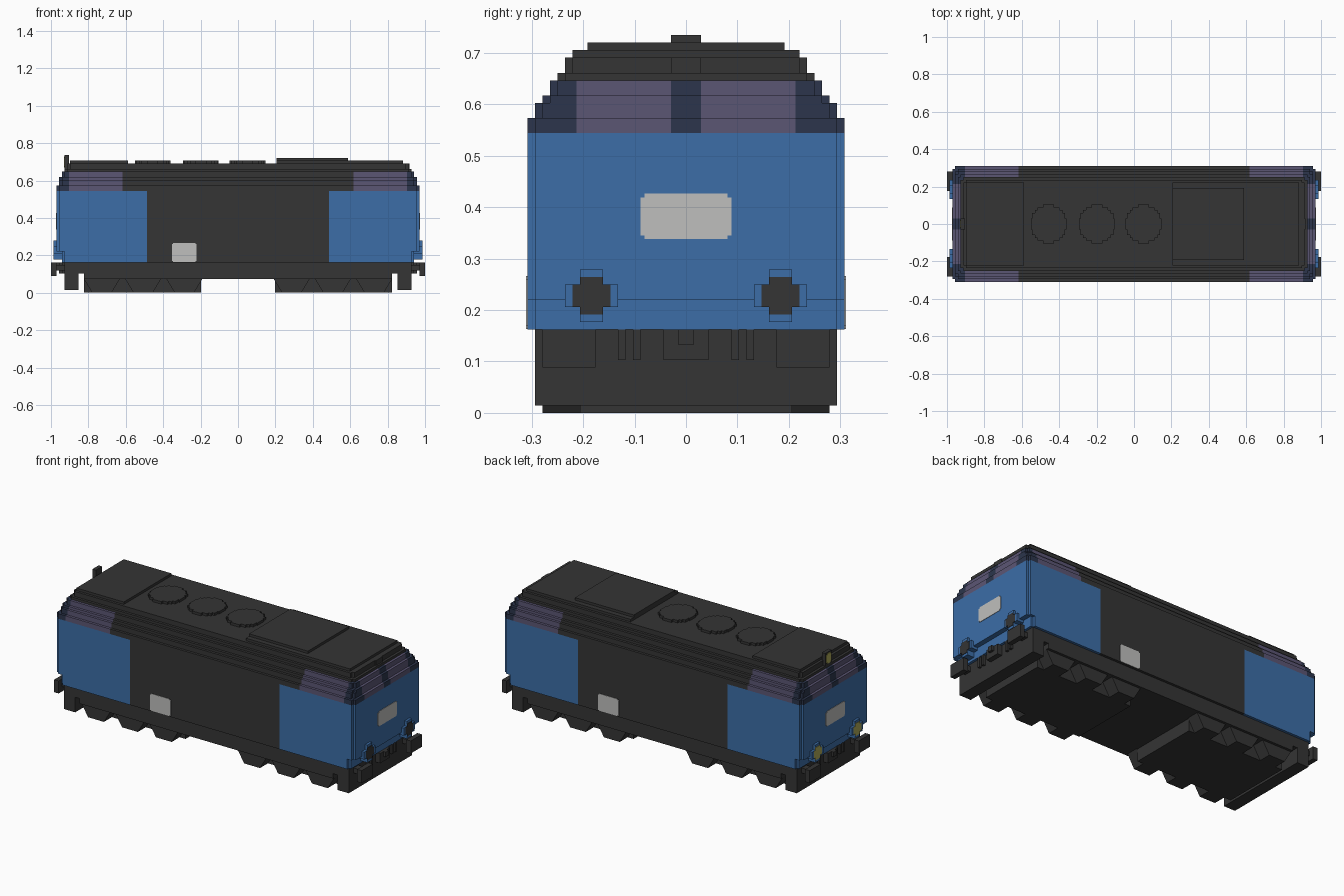
import bpy, bmesh
from mathutils import Vector

V = 2 / 136  # one block unit; all sizes below are in blocks

cube = bpy.data.objects.get("Cube")
if cube:
    bpy.data.objects.remove(cube, do_unlink=True)


def material(name, r, g, b):
    m = bpy.data.materials.new(name)
    m.use_nodes = True
    m.diffuse_color = (r, g, b, 1)
    m.node_tree.nodes["Principled BSDF"].inputs["Base Color"].default_value = (r, g, b, 1)
    return m


DARK = material("charcoal", .035, .035, .035)
BLUE = material("blue", .045, .155, .39)
GLASS = material("window purple", .105, .093, .175)
NAVY = material("navy", .025, .036, .072)
WHITE = material("plate white", .52, .52, .51)
YELLOW = material("lamp yellow", .42, .40, .10)


def stair(steps, cx=0, cy=0):
    """Outline with stepped corners, from (half a, half b) pairs."""
    q = [steps[0]]
    for (a0, b0), (a1, b1) in zip(steps, steps[1:]):
        q += [(a1, b0), (a1, b1)]
    pts = q + [(-a, b) for a, b in reversed(q)]
    pts += [(-a, -b) for a, b in q] + [(a, -b) for a, b in reversed(q)]
    return [(a + cx, b + cy) for a, b in pts]


def notched(a, b, n, cx=0, cy=0):
    return stair([(a, b - n), (a - n, b)], cx, cy)


def rect(a0, a1, b0, b1):
    return [(a0, b0), (a1, b0), (a1, b1), (a0, b1)]


def add_prism(bm, outline, axis, lo, hi):
    place = {"x": lambda p, q, t: (t, p, q),
             "y": lambda p, q, t: (p, t, q),
             "z": lambda p, q, t: (p, q, t)}[axis]
    rings = [[bm.verts.new(Vector(place(p, q, t)) * V) for p, q in outline] for t in (lo, hi)]
    faces = [bm.faces.new(r) for r in rings]
    n = len(outline)
    for i in range(n):
        j = (i + 1) % n
        faces.append(bm.faces.new((rings[0][i], rings[0][j], rings[1][j], rings[1][i])))
    bmesh.ops.recalc_face_normals(bm, faces=faces)


def finish(bm, name, *mats):
    me = bpy.data.meshes.new(name)
    bm.to_mesh(me)
    bm.free()
    for m in mats:
        me.materials.append(m)
    ob = bpy.data.objects.new(name, me)
    bpy.context.collection.objects.link(ob)
    return ob


def prism(name, mat, outline, axis, lo, hi):
    bm = bmesh.new()
    add_prism(bm, outline, axis, lo, hi)
    return finish(bm, name, mat)


def box(name, mat, x0, x1, y0, y1, z0, z1):
    return prism(name, mat, rect(x0, x1, y0, y1), "z", z0, z1)


# Body shell: stacked layers (bottom, top, half length, half width)
layers = [(11, 15, 64, 21), (15, 37, 66, 21), (37, 39, 66, 21), (39, 41, 65, 20),
          (41, 42, 65, 19), (42, 44, 64, 18), (44, 45, 63, 17), (45, 47, 62, 16)]
bm = bmesh.new()
for z0, z1, length, width in layers:
    add_prism(bm, notched(length, width, 1), "z", z0, z1)
# Cut the shell along the colour borders
cuts = [((1, 0, 0), c) for c in (33, 42, 61.5)] + [((0, 1, 0), c) for c in (2, 14.5)]
for normal, c in cuts:
    for s in (-1, 1):
        bmesh.ops.bisect_plane(bm, geom=bm.verts[:] + bm.edges[:] + bm.faces[:],
                               plane_co=Vector(normal) * c * s * V, plane_no=normal)
for f in bm.faces:
    c = f.calc_center_median() / V
    ax, ay, z = abs(c.x), abs(c.y), c.z - f.normal.z * .1
    if z < 37:
        f.material_index = 1 if ax > 33 else 0
    elif z < 44:
        if ax > 61.5:
            f.material_index = 2 if 2 < ay < 14.5 else 3
        elif ax > 42:
            f.material_index = 2
finish(bm, "body_shell", DARK, BLUE, GLASS, NAVY)

# Roof hatches and fans
box("rear_roof_panel", DARK, -61, -40, -15, 15, 47, 48)
box("front_roof_panel", DARK, 14, 60, -15, 15, 47, 48)
box("raised_roof_hatch", DARK, 14, 40, -13, 13, 48, 49)
for i, x in enumerate((-31, -13.5, 3.5)):
    prism(f"roof_fan_{i}", DARK, stair([(6.5, 2), (6, 4), (5, 5), (4, 6), (2, 7)], x), "z", 47, 48)

# Top lamp on the lit end and dark block on the other
box("top_lamp_housing", DARK, -63, -61.5, -2, 2, 45, 50)
prism("top_lamp", YELLOW, notched(1.5, 2, .5, 0, 47.5), "x", -63.2, -63)
box("top_marker_block", DARK, 61.5, 62.4, -2, 2, 45, 47)

# Side number plates, opposite ways on the two sides
for side, s in (("right", -1), ("left", 1)):
    prism(f"{side}_side_plate", WHITE, notched(4.5, 3.5, .4, s * 19.5, 14.6), "y", s * 20.9, s * 21.15)

# Fittings on both ends
for end, s in (("front", 1), ("rear", -1)):
    prism(f"{end}_end_plate", WHITE, notched(6, 3, .5, 0, 26), "x", s * 65.9, s * 66.15)
    box(f"{end}_plow", DARK, s * 58, s * 63, -20, 20, 1, 11)
    box(f"{end}_coupler", DARK, s * 63, s * 65, -3, 3, 7, 11)
    box(f"{end}_coupler_hook", DARK, s * 65, s * 66, -1, 1, 9, 11)
    for y in (-1, 1):
        tag = f"{end}_{'left' if y > 0 else 'right'}"
        prism(f"{tag}_lamp_surround", BLUE, notched(3.5, 3.5, 2, y * 12.5, 15.5), "x", s * 63, s * 67)
        prism(f"{tag}_lamp", DARK if s > 0 else YELLOW,
              notched(2.5, 2.5, 1, y * 12.5, 15.5), "x", s * 66.9, s * 67.15)
        box(f"{tag}_buffer_stem", DARK, s * 63, s * 66, y * 14, y * 17, 8, 10)
        prism(f"{tag}_buffer_head", DARK, rect(y * 12, y * 19, 6, 11), "x", s * 66, s * 68)
        for h in (6.5, 8.5):
            box(f"{tag}_hose_{int(h)}", DARK, s * 63, s * 64, y * h - .5, y * h + .5, 7, 11)

# Underframe
box("underframe", DARK, -63, 63, -20, 20, 7, 11)
box("underframe_tank", DARK, -56, 56, -20, 20, 5, 7)

# Bogies with three axle boxes on each side
for end, s in (("front", 1), ("rear", -1)):
    box(f"{end}_bogie", DARK, s * 13.4, s * 56, -14, 14, 0, 5)
    for side, t in (("left", 1), ("right", -1)):
        for i in range(3):
            x = s * (49.5 - 15 * i)
            outline = [(x - 6.5, 5), (x - 3.5, 0), (x + 3.5, 0), (x + 6.5, 5)]
            prism(f"{end}_{side}_axle_box_{i}", DARK, outline, "y", t * 14, t * 19)
